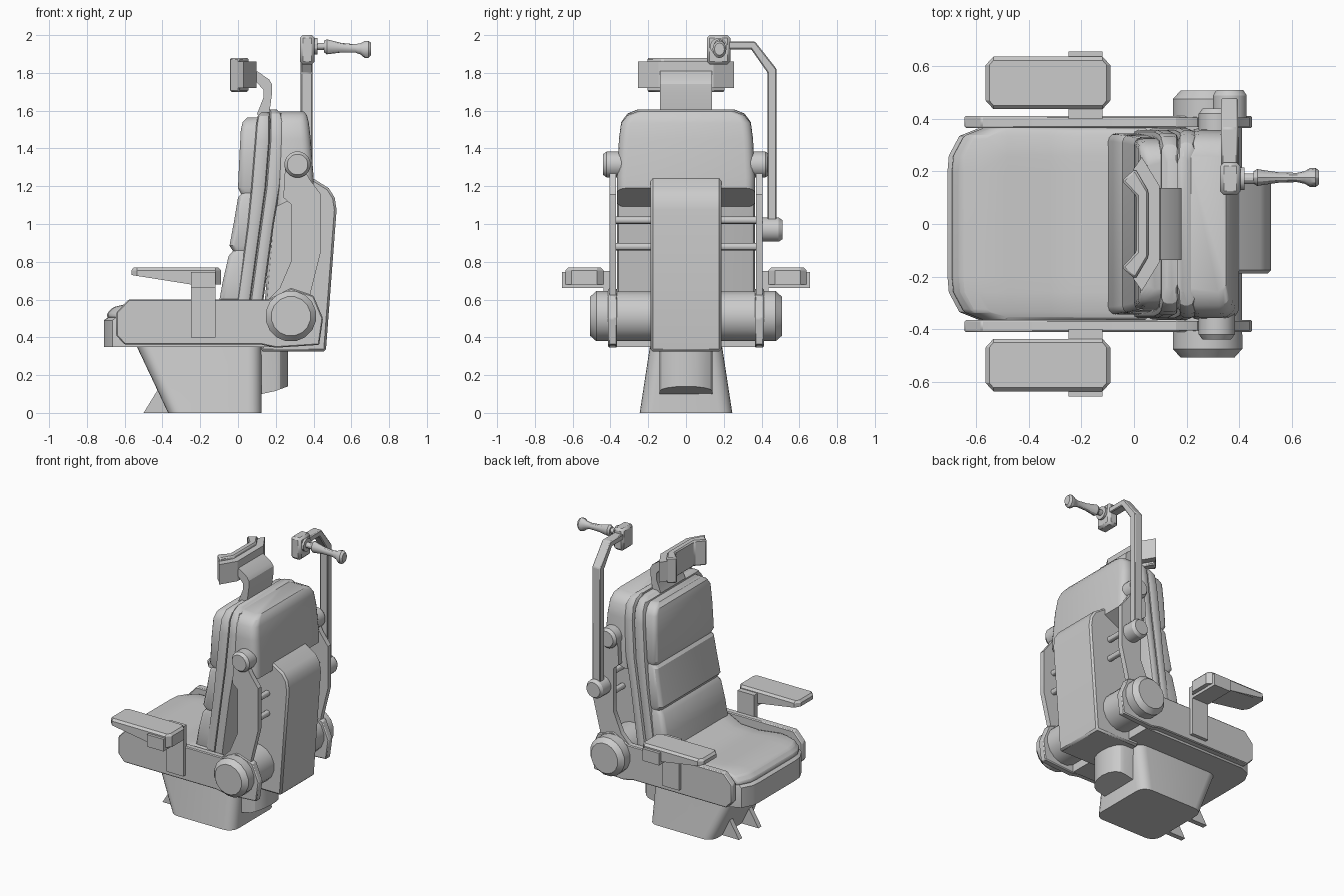
import bpy, bmesh
from math import sin, cos, pi, radians


def loft(name, rings, bevel=0.0, segs=1):
    """Skin equal-length rings of points and cap both ends."""
    bm = bmesh.new()
    vs = [[bm.verts.new(p) for p in r] for r in rings]
    n = len(rings[0])
    for a, b in zip(vs, vs[1:]):
        for i in range(n):
            j = (i + 1) % n
            bm.faces.new((a[i], a[j], b[j], b[i]))
    bm.faces.new(vs[0])
    bm.faces.new(vs[-1])
    bmesh.ops.recalc_face_normals(bm, faces=bm.faces)
    me = bpy.data.meshes.new(name)
    bm.to_mesh(me)
    bm.free()
    ob = bpy.data.objects.new(name, me)
    bpy.context.collection.objects.link(ob)
    bpy.ops.object.select_all(action='DESELECT')
    ob.select_set(True)
    bpy.context.view_layer.objects.active = ob
    bpy.ops.object.shade_smooth_by_angle(angle=radians(30))
    if bevel:
        m = ob.modifiers.new("Bevel", 'BEVEL')
        m.width, m.segments, m.limit_method = bevel, segs, 'ANGLE'
    return ob


def prism_y(name, pts, y0, y1, bevel=0.0, segs=1):
    return loft(name, [[(x, y, z) for x, z in pts] for y in (y0, y1)], bevel, segs)


def box(name, x0, x1, y0, y1, z0, z1, bevel=0.0):
    return prism_y(name, [(x0, z0), (x1, z0), (x1, z1), (x0, z1)], y0, y1, bevel)


def lathe(name, c, axis, prof, n=16):
    """Rings of (position along axis, radius) around point c."""
    rings = []
    for t, r in prof:
        ring = []
        for i in range(n):
            a = 2 * pi * (i + 0.5) / n
            u, v = r * cos(a), r * sin(a)
            ring.append((c[0] + t, c[1] + u, c[2] + v) if axis == 'x'
                        else (c[0] + u, c[1] + t, c[2] + v))
        rings.append(ring)
    return loft(name, rings)


def rrect(x0, x1, w, z, c, k=3):
    """Rounded rectangle in plan, symmetric in y."""
    out = []
    for cx, cy, a0 in ((x1 - c, w - c, 0), (x0 + c, w - c, 1),
                       (x0 + c, c - w, 2), (x1 - c, c - w, 3)):
        for i in range(k + 1):
            a = (a0 + i / k) * pi / 2
            out.append((cx + c * cos(a), cy + c * sin(a), z))
    return out


# pedestal, rear block and two front fins
loft("pedestal", [rrect(-0.37, 0.125, 0.245, 0, 0.07, 5), rrect(-0.54, 0.125, 0.19, 0.36, 0.07, 5)])
block = [(0.08, -0.14), (0.195, -0.14)] + [(0.195 + 0.07 * cos(a), 0.14 * sin(a)) for a in
         [-pi / 2 + pi * i / 8 for i in range(1, 8)]] + [(0.195, 0.14), (0.08, 0.14)]
loft("rear_block", [[(x, y, 0.09 + max(0, x - 0.125) * 0.36) for x, y in block],
                    [(x, y, 0.36) for x, y in block]])
for s in (1, -1):
    prism_y("front_fin", [(-0.5, 0), (-0.42, 0.13), (-0.34, 0)], s * 0.09, s * 0.125)

# seat pan and cushion, rounded at the front corners
def seat_loft(name, pts, bevel, segs=1):
    rings = []
    for y, shift, drop in ((-0.365, 0.12, 0.015), (-0.335, 0.045, 0.004), (-0.26, 0.005, 0), (-0.2, 0, 0),
                           (0.2, 0, 0), (0.26, 0.005, 0), (0.335, 0.045, 0.004), (0.365, 0.12, 0.015)):
        rings.append([(x + shift * (x < -0.55), y, z - drop * (z > 0.52)) for x, z in pts])
    loft(name, rings, bevel, segs)

seat_loft("seat_pan", [(-0.71, 0.35), (-0.71, 0.49), (-0.69, 0.505), (0.2, 0.505), (0.2, 0.35)], 0)
seat_loft("seat_cushion", [(-0.69, 0.5), (-0.695, 0.525), (-0.66, 0.56), (-0.6, 0.575), (-0.48, 0.575),
                           (-0.32, 0.555), (-0.18, 0.56), (-0.08, 0.61), (0.05, 0.61), (0.05, 0.5)], 0.012, 2)

# backrest: two frame shells with a groove between
levels = [(0.4, -0.05, 0.10, 0.36), (0.6, -0.005, 0.135, 0.365), (1.0, 0.05, 0.19, 0.365),
          (1.2, 0.07, 0.225, 0.365), (1.45, 0.09, 0.245, 0.355), (1.54, 0.097, 0.24, 0.343),
          (1.585, 0.105, 0.23, 0.31), (1.605, 0.125, 0.205, 0.26)]
loft("back_frame_front", [rrect(a, a + (b - a) * 0.5, w - 0.008, z - 0.012, 0.02, 2) for z, a, b, w in levels])
loft("back_frame_rear", [rrect(a + (b - a) * 0.5, b, w, z, 0.025, 2) for z, a, b, w in levels])

# three backrest cushions: (z, front x, half width)
cushions = {
    "lower": [(0.52, -0.085, 0.33), (0.56, -0.105, 0.345), (0.7, -0.08, 0.345), (0.83, -0.05, 0.34), (0.865, -0.02, 0.33)],
    "middle": [(0.855, -0.025, 0.33), (0.885, -0.045, 0.34), (1.02, -0.02, 0.335), (1.14, 0.0, 0.33), (1.17, 0.025, 0.32)],
    "upper": [(1.16, 0.015, 0.32), (1.19, 0.0, 0.33), (1.37, 0.008, 0.325), (1.5, 0.015, 0.315), (1.54, 0.025, 0.29), (1.565, 0.05, 0.25)]}
for nm, rows in cushions.items():
    loft(nm + "_back_cushion", [rrect(x, 0.01 + (z - 0.6) * 0.12 + 0.06, w, z, 0.03) for z, x, w in rows])

# upper rear shell and central rear housing
loft("upper_rear_shell", [[(x, y, z + 0.09 * (x - 0.22) / 0.18 * (i == 0)) for x, y, z in rrect(0.2, b, w, z, c, 4)]
     for i, (z, b, w, c) in enumerate([(1.1, 0.40, 0.365, 0.05), (1.25, 0.40, 0.365, 0.05), (1.45, 0.385, 0.355, 0.05),
                                      (1.535, 0.375, 0.343, 0.05), (1.575, 0.365, 0.31, 0.04), (1.595, 0.35, 0.26, 0.03)])])
prism_y("rear_housing", [(0.12, 0.325), (0.465, 0.325), (0.522, 1.075), (0.512, 1.14), (0.48, 1.19), (0.4, 1.24),
                         (0.35, 1.29), (0.2, 1.29)], -0.188, 0.188, 0.012)
for z in (0.88, 1.02):
    lathe("cross_rod", (0.36, 0, z), 'y', [(-0.385, 0.02), (0.385, 0.02)], 12)

# mirrored side parts
for s in (1, -1):
    prism_y("side_rail", [(-0.645, 0.41), (-0.645, 0.53), (-0.58, 0.6), (0.16, 0.6), (0.28, 0.66), (0.4, 0.62),
                          (0.45, 0.5), (0.43, 0.36), (0.2, 0.345), (0.12, 0.362), (-0.6, 0.362)], s * 0.365, s * 0.412, 0.006)
    prism_y("back_side_arm", [(0.15, 0.59), (0.22, 0.66), (0.28, 0.8), (0.28, 1.105), (0.24, 1.14), (0.25, 1.31),
                              (0.34, 1.31), (0.38, 1.235), (0.44, 1.155), (0.44, 0.86), (0.385, 0.64), (0.38, 0.5),
                              (0.2, 0.5)], s * 0.37, s * 0.405)
    lathe("pivot_hub", (0.28, 0, 0.512), 'y', [(s * 0.15, 0.133), (s * 0.475, 0.135), (s * 0.508, 0.105)])
    lathe("upper_knob", (0.315, 0, 1.315), 'y', [(s * 0.3, 0.07), (s * 0.42, 0.07), (s * 0.44, 0.055)])
    box("armrest_post", -0.25, -0.12, s * 0.40, s * 0.437, 0.4, 0.75)
    box("armrest_bracket", -0.25, -0.12, s * 0.40, s * 0.657, 0.66, 0.745)
    loft("armrest_pad", [[(x, s * y, zt if top else min(zt, 0.73 - 0.05 * min(1, (x + 0.565) / 0.315)))
                          for x, y, _ in [(px, py, 0) for px, py in plan]] for top, zt, plan in [
        (t, z, [(-0.565 + d, 0.47), (-0.535, 0.437 + d), (-0.25, 0.437 + d), (-0.12, 0.437 + d), (-0.09 - d, 0.47),
                (-0.09 - d, 0.605), (-0.12, 0.637 - d), (-0.25, 0.637 - d), (-0.535, 0.637 - d), (-0.565 + d, 0.605)])
        for t, z, d in ((0, 0.8, 0.0), (1, 0.755, 0.0), (1, 0.77, 0.014))]])

# headrest: curved neck, padded front and wider rear plate
prism_y("headrest_neck", [(0.09, 1.76), (0.10, 1.81), (0.165, 1.765), (0.18, 1.74), (0.18, 1.69), (0.165, 1.58),
                          (0.10, 1.58), (0.135, 1.67), (0.135, 1.71)], -0.137, 0.137)
def wings(name, half, z0, z1, bevel):
    plan = half + [(x, -y) for x, y in reversed(half)]
    loft(name, [[(x, y, z) for x, y in plan] for z in (z0, z1)], bevel)
wings("headrest_pad", [(0.055, 0.125), (0.005, 0.21), (-0.047, 0.165), (0.01, 0.105)], 1.70, 1.88, 0.008)
wings("headrest_plate", [(0.097, 0.145), (0.03, 0.255), (-0.005, 0.205), (0.05, 0.12)], 1.72, 1.86, 0)

# swing arm on the +y side, bent over to the handle box
path = [(0.48, 0.97), (0.48, 1.82), (0.365, 1.967), (0.22, 1.967), (0.22, 1.925), (0.345, 1.925),
        (0.432, 1.8), (0.432, 0.97)]
loft("swing_arm", [[(x, y, z) for y, z in path] for x in (0.332, 0.395)], 0.006)
lathe("swing_knob", (0.365, 0, 0.97), 'y', [(0.40, 0.065), (0.49, 0.065), (0.51, 0.052)])
box("handle_box", 0.328, 0.405, 0.11, 0.235, 1.845, 2.0, 0.015)

# handle: collar, shaft and flared grip
lathe("handle_shaft", (0, 0.172, 1.94), 'x', [(0.40, 0.045), (0.42, 0.045), (0.42, 0.02), (0.47, 0.02)], 12)
grip = [(0.455, 0.030, 1.94), (0.47, 0.04, 1.938), (0.50, 0.034, 1.936), (0.55, 0.025, 1.933), (0.62, 0.022, 1.93),
        (0.65, 0.030, 1.927), (0.67, 0.045, 1.924), (0.69, 0.046, 1.924), (0.705, 0.033, 1.926)]
loft("handle_grip", [[(x, 0.177 + r * 0.8 * cos(pi * i / 6), z + r * sin(pi * i / 6)) for i in range(12)]
                     for x, r, z in grip])
